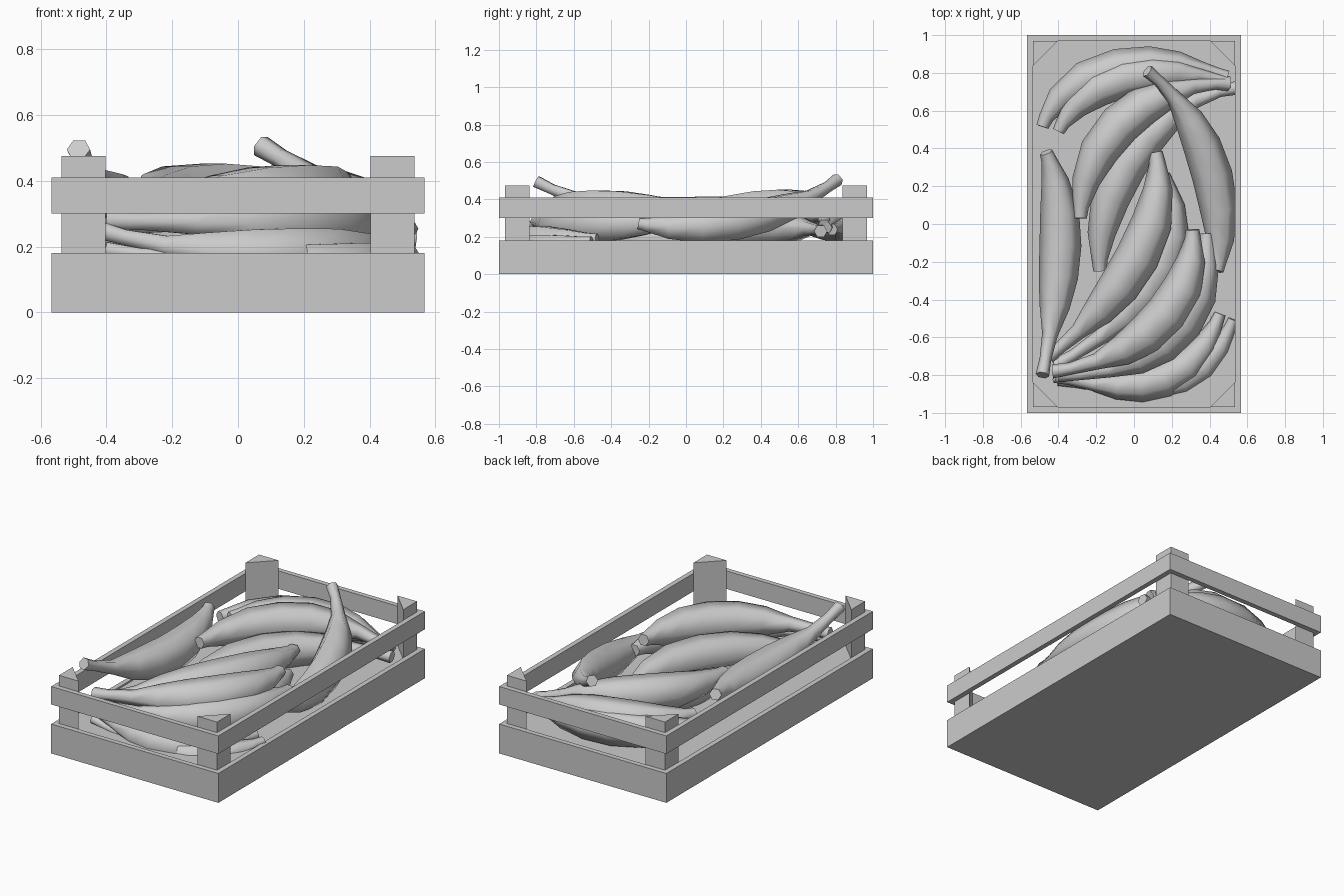
import bpy, bmesh, math
from mathutils import Vector

if "Cube" in bpy.data.objects:
    bpy.data.objects.remove(bpy.data.objects["Cube"])


def make_material(name, value):
    mat = bpy.data.materials.new(name)
    mat.use_nodes = True
    colour = (value, value, value, 1)
    mat.diffuse_color = colour
    mat.node_tree.nodes["Principled BSDF"].inputs["Base Color"].default_value = colour
    return mat


GREY = make_material("plain grey", 0.6)
HALF_X, HALF_Y, WALL = 0.567, 1.0, 0.031
IN_X, IN_Y = HALF_X - WALL, HALF_Y - WALL


def finish(name, bm):
    bmesh.ops.recalc_face_normals(bm, faces=bm.faces)
    mesh = bpy.data.meshes.new(name)
    bm.to_mesh(mesh)
    bm.free()
    mesh.materials.append(GREY)
    obj = bpy.data.objects.new(name, mesh)
    bpy.context.collection.objects.link(obj)
    return obj


def prism(name, outline, low, high):
    bm = bmesh.new()
    bottom = [bm.verts.new((x, y, low)) for x, y in outline]
    top = [bm.verts.new((x, y, high)) for x, y in outline]
    bm.faces.new(bottom)
    bm.faces.new(top)
    for i in range(len(outline)):
        j = (i + 1) % len(outline)
        bm.faces.new((bottom[i], bottom[j], top[j], top[i]))
    return finish(name, bm)


def rectangle(x, y):
    return [(-x, -y), (x, -y), (x, y), (-x, y)]


def frame(name, low, high):
    """Rectangular ring of boards with one wall thickness."""
    bm = bmesh.new()
    loops = [[bm.verts.new((x, y, z)) for x, y in rectangle(w, d)]
             for w, d, z in ((HALF_X, HALF_Y, low), (HALF_X, HALF_Y, high),
                             (IN_X, IN_Y, high), (IN_X, IN_Y, low))]
    for k in range(4):
        a, b = loops[k], loops[(k + 1) % 4]
        for i in range(4):
            j = (i + 1) % 4
            bm.faces.new((a[i], a[j], b[j], b[i]))
    return finish(name, bm)


# Crate: base boards, floor, upper rail and triangular corner posts
frame("lower_boards", 0, 0.18)
prism("crate_floor", rectangle(IN_X, IN_Y), 0, 0.17)
frame("upper_rail", 0.3, 0.41)
LEG = 0.133
for sx, side in ((-1, "right"), (1, "left")):
    for sy, end in ((-1, "front"), (1, "back")):
        prism(f"{end}_{side}_post",
              [(sx * IN_X, sy * IN_Y), (sx * (IN_X - LEG), sy * IN_Y),
               (sx * IN_X, sy * (IN_Y - LEG))], 0.1, 0.475)

# Banana thickness from stem to tip: (position along length, radius)
PROFILE = [(0, 0.036), (0.07, 0.031), (0.18, 0.042), (0.3, 0.08), (0.43, 0.104),
           (0.57, 0.111), (0.72, 0.103), (0.86, 0.074), (0.96, 0.042), (1, 0.035)]
SIDES = 6


def along(points, t):
    """Smooth cubic passing through four evenly spaced points."""
    total = Vector()
    for i, p in enumerate(points):
        weight = 1
        for j in range(4):
            if j != i:
                weight *= (3 * t - j) / (i - j)
        total += Vector(p) * weight
    return total


def banana(name, *points, size=1.0):
    bm = bmesh.new()
    rings = []
    for t, radius in PROFILE:
        centre = along(points, t)
        tangent = (along(points, t + 0.01) - along(points, t - 0.01)).normalized()
        across = tangent.cross(Vector((0, 0, 1))).normalized()
        up = across.cross(tangent)
        ring = []
        for k in range(SIDES):
            a = math.tau * k / SIDES
            offset = across * math.cos(a) + up * math.sin(a)
            ring.append(bm.verts.new(centre + offset * radius * size))
        rings.append(ring)
    for a, b in zip(rings, rings[1:]):
        for i in range(SIDES):
            j = (i + 1) % SIDES
            bm.faces.new((a[i], a[j], b[j], b[i]))
    bm.faces.new(rings[0])
    bm.faces.new(rings[-1])
    obj = finish(name, bm)
    bpy.ops.object.select_all(action="DESELECT")
    obj.select_set(True)
    bpy.context.view_layer.objects.active = obj
    bpy.ops.object.shade_smooth_by_angle(angle=math.radians(65))


# Back bunch, stems meeting at the back left corner
banana("back_banana_outer", (0.49, 0.78, 0.24), (0.2, 0.84, 0.26),
       (-0.2, 0.79, 0.27), (-0.485, 0.515, 0.28), size=0.95)
banana("back_banana_inner", (0.5, 0.75, 0.25), (0.2, 0.8, 0.3),
       (-0.14, 0.74, 0.31), (-0.4, 0.49, 0.31), size=0.92)
banana("back_banana_top", (0.5, 0.74, 0.26), (0.15, 0.68, 0.345),
       (-0.15, 0.44, 0.355), (-0.285, 0.03, 0.36))
banana("back_banana_low", (0.54, 0.72, 0.23), (0.16, 0.55, 0.25),
       (-0.1, 0.2, 0.25), (-0.18, -0.25, 0.24))

# Loose bananas along the two long sides
banana("left_banana", (0.07, 0.81, 0.505), (0.31, 0.52, 0.35),
       (0.44, 0.14, 0.26), (0.44, -0.25, 0.27), size=0.97)
banana("right_banana", (-0.485, -0.8, 0.495), (-0.415, -0.4, 0.35),
       (-0.39, 0, 0.32), (-0.465, 0.38, 0.4))

# Middle bunch
banana("middle_banana", (-0.45, -0.7, 0.25), (-0.16, -0.43, 0.29),
       (0.07, -0.06, 0.3), (0.115, 0.38, 0.29), size=1.05)
banana("middle_banana_low", (-0.42, -0.75, 0.22), (-0.02, -0.46, 0.2),
       (0.18, -0.12, 0.19), (0.155, 0.26, 0.2))

# Front bunch, stems meeting at the front right corner
banana("front_banana_top", (-0.43, -0.78, 0.32), (-0.03, -0.65, 0.345),
       (0.23, -0.39, 0.35), (0.31, -0.03, 0.37), size=1.03)
banana("front_banana_under", (-0.4, -0.8, 0.28), (0.05, -0.7, 0.27),
       (0.31, -0.43, 0.27), (0.385, -0.05, 0.28))
banana("front_banana_low", (-0.42, -0.81, 0.25), (-0.06, -0.86, 0.18),
       (0.24, -0.78, 0.175), (0.455, -0.475, 0.19), size=0.86)
banana("front_banana_outer", (-0.4, -0.83, 0.19), (0.03, -0.87, 0.14),
       (0.33, -0.785, 0.14), (0.525, -0.505, 0.18), size=0.75)
